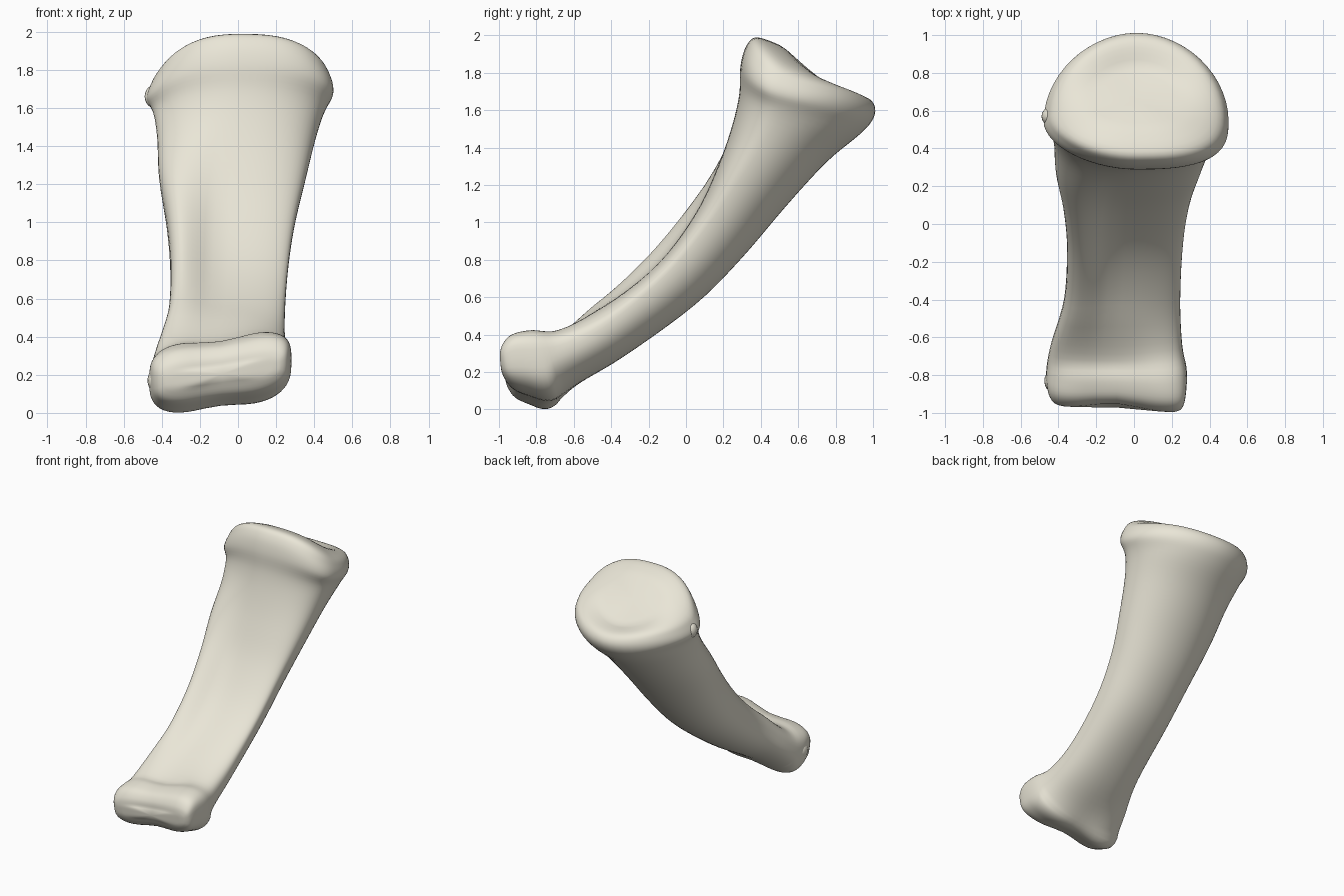
import bpy, bmesh, math
from mathutils import Vector

cube = bpy.data.objects.get("Cube")
if cube:
    bpy.data.objects.remove(cube, do_unlink=True)

# Stations along the bone:
# front y, z / back y, z / x min, x max / front squareness right, left / hollow
STATIONS = [
    (-1.0, .29, -.99, .18, -.37, .21, 4, 4, 0),
    (-.99, .35, -.94, .11, -.43, .255, 4, 4, 0),
    (-.94, .41, -.84, .07, -.46, .275, 4, 4, 0),
    (-.83, .44, -.71, .045, -.465, .28, 3.5, 3.5, 0),
    (-.69, .47, -.57, .14, -.44, .255, 3, 3, .03),
    (-.46, .62, -.32, .29, -.37, .245, 3.4, 2.7, .07),
    (-.22, .85, .05, .56, -.355, .26, 3.6, 2.6, .10),
    (-.02, 1.10, .30, .81, -.375, .295, 3.2, 2.5, .09),
    (.13, 1.33, .53, 1.08, -.415, .355, 2.4, 2.4, .05),
    (.24, 1.53, .75, 1.32, -.425, .41, 1.9, 2.3, .01),
    (.285, 1.69, .93, 1.47, -.45, .46, 1.8, 2.4, 0),
    (.29, 1.83, 1.0, 1.55, -.48, .50, 1.85, 2.9, 0),
    (.32, 1.94, 1.01, 1.62, -.46, .49, 1.85, 2.9, 0),
    (.38, 1.99, .96, 1.67, -.41, .44, 1.9, 2.7, 0),
    (.52, 1.94, .82, 1.685, -.24, .26, 2, 2.5, 0),
]
SEGMENTS = 56
STEPS = 5


def catmull(a, b, c, d, t):
    return [(2 * q + (r - p) * t + (2 * p - 5 * q + 4 * r - s) * t * t
             + (3 * q - p - 3 * r + s) * t ** 3) / 2
            for p, q, r, s in zip(a, b, c, d)]


def power(value, n):
    return math.copysign(abs(value) ** (2 / n), value)


def clamp(value):
    return max(0, min(1, value))


def sculpt(p):
    """Saddle and slant of the lower head, crown of the upper joint face."""
    head = clamp((-p.y - .5) / .25) * clamp((.75 - p.z) / .25)
    groove = math.exp(-((p.x + .1) / .16) ** 2)
    shrink = 1 - .16 * groove * head
    p.y = -.78 + (p.y + .78) * shrink - .05 * head * (p.x - .2) * clamp((-p.y - .8) / .1)
    p.z = .23 + (p.z - .23) * shrink + .14 * head * (p.x - .15)
    crown = clamp((p.z - 1.55) / .35)
    p.z -= crown * (.09 if p.x > 0 else .14) * (abs(p.x) / .46) ** 3
    return p


def ring_points(station):
    fy, fz, by, bz, x0, x1, right, left, hollow = station
    front, back = Vector((0, fy, fz)), Vector((0, by, bz))
    depth = (front - back).length
    direction = (front - back).normalized()
    widest = .5 - .08 * fz
    middle = front.lerp(back, widest)
    points = []
    for i in range(SEGMENTS):
        a = math.tau * i / SEGMENTS
        c, s = math.cos(a), math.sin(a)
        if s > 0:
            n = left if c > 0 else right
        else:
            n = 3 if fy < -.8 else 2.3 - .2 * fz
        u, v = power(c, n), power(s, n)
        reach = widest if s > 0 else 1 - widest
        p = middle + direction * (v * depth * reach)
        p.x = (x0 + x1) / 2 + u * (x1 - x0) / 2
        # Right hand ridge stands proud of the flattened front
        if s > 0:
            p -= direction * hollow * v * clamp((u + .85) / .6)
        points.append(sculpt(p))
    return points


# Shaft with both joint ends, one continuous skin
bm = bmesh.new()
rings = []
last = len(STATIONS) - 1
for i in range(last):
    quad = [STATIONS[max(0, min(last, i + k))] for k in (-1, 0, 1, 2)]
    for step in range(STEPS):
        rings.append(ring_points(catmull(*quad, step / STEPS)))
rings.append(ring_points(STATIONS[-1]))
loops = [[bm.verts.new(p) for p in ring] for ring in rings]
for lower, upper in zip(loops, loops[1:]):
    for i in range(SEGMENTS):
        j = (i + 1) % SEGMENTS
        bm.faces.new((lower[i], lower[j], upper[j], upper[i]))
for loop in (loops[0], loops[-1]):
    centre = bm.verts.new(sum((v.co for v in loop), Vector()) / SEGMENTS)
    for i in range(SEGMENTS):
        bm.faces.new((loop[i], loop[(i + 1) % SEGMENTS], centre))
bmesh.ops.recalc_face_normals(bm, faces=bm.faces)
mesh = bpy.data.meshes.new("bone_shaft")
bm.to_mesh(mesh)
bm.free()
bone = bpy.data.objects.new("bone_shaft", mesh)
bpy.context.collection.objects.link(bone)
smooth = bone.modifiers.new("soften", "SMOOTH")
smooth.factor = .4
smooth.iterations = 3
for polygon in mesh.polygons:
    polygon.use_smooth = True

# Ivory colour
ivory = bpy.data.materials.new("ivory")
ivory.use_nodes = True
ivory.diffuse_color = (.82, .79, .68, 1)
shader = ivory.node_tree.nodes["Principled BSDF"]
shader.inputs["Base Color"].default_value = ivory.diffuse_color
mesh.materials.append(ivory)


# Small bony bumps where ligaments attach
def bump(name, location, size):
    bpy.ops.mesh.primitive_uv_sphere_add(segments=16, ring_count=10, location=location)
    ob = bpy.context.object
    ob.name = name
    ob.scale = size
    ob.data.materials.append(ivory)
    bpy.ops.object.shade_smooth()


bump("upper_side_bump", (-.44, .57, 1.66), (.05, .05, .06))
bump("lower_side_bump", (-.43, -.83, .17), (.045, .06, .06))
